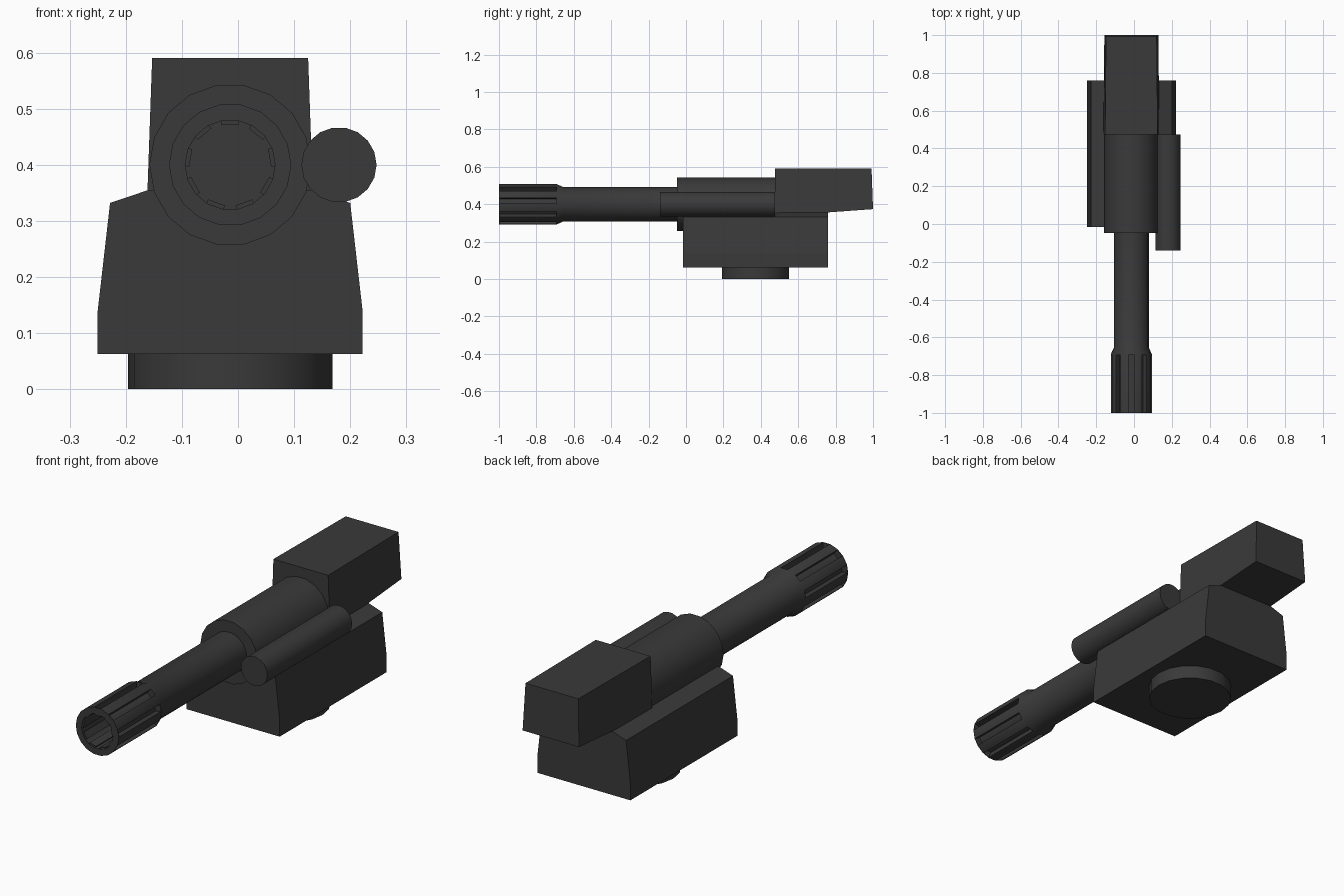
import bpy, bmesh, math
from mathutils import Matrix, Vector

if "Cube" in bpy.data.objects:
    bpy.data.objects.remove(bpy.data.objects["Cube"])

gunmetal = bpy.data.materials.new("dark gunmetal")
gunmetal.use_nodes = True
COLOUR = (0.042, 0.042, 0.042, 1)
gunmetal.diffuse_color = COLOUR
gunmetal.node_tree.nodes["Principled BSDF"].inputs["Base Color"].default_value = COLOUR

SIDES = 18
AXIS_X, AXIS_Z = -0.014, 0.4


def finish(name, bm, smooth=False):
    """Turn a bmesh into a named, coloured object."""
    mesh = bpy.data.meshes.new(name)
    bm.to_mesh(mesh)
    bm.free()
    mesh.materials.append(gunmetal)
    obj = bpy.data.objects.new(name, mesh)
    bpy.context.collection.objects.link(obj)
    if smooth:
        bpy.ops.object.select_all(action='DESELECT')
        obj.select_set(True)
        bpy.context.view_layer.objects.active = obj
        bpy.ops.object.shade_smooth_by_angle(angle=math.radians(30))
    return obj


def lathe(profile, matrix):
    """Closed solid of revolution about local z from (height, radius) pairs."""
    bm = bmesh.new()
    rings = []
    for h, r in profile:
        angles = [math.tau * i / SIDES for i in range(SIDES)]
        rings.append([bm.verts.new((r * math.cos(a), r * math.sin(a), h)) for a in angles])
    for a, b in zip(rings, rings[1:]):
        for i in range(SIDES):
            j = (i + 1) % SIDES
            bm.faces.new((a[i], a[j], b[j], b[i]))
    bm.faces.new(rings[0])
    bm.faces.new(rings[-1])
    bm.transform(matrix)
    bmesh.ops.recalc_face_normals(bm, faces=bm.faces)
    return bm


def along_y(x, z):
    """Lay the lathe axis along +y, with a flat facet on top."""
    return Matrix.Translation((x, 0, z)) @ Matrix.Rotation(-math.pi / 2, 4, 'X')


def loft(name, front, back):
    """Flat-faced solid between two matching outlines."""
    bm = bmesh.new()
    a = [bm.verts.new(p) for p in front]
    b = [bm.verts.new(p) for p in back]
    bm.faces.new(a)
    bm.faces.new(b)
    for i in range(len(a)):
        j = (i + 1) % len(a)
        bm.faces.new((a[i], a[j], b[j], b[i]))
    bmesh.ops.recalc_face_normals(bm, faces=bm.faces)
    return finish(name, bm)


# Round mounting base
finish("mount_base", lathe([(0, 0.182), (0.07, 0.182)],
                           Matrix.Translation((AXIS_X, 0.372, 0))), True)

# Lower body with tapered sides and sloped shoulders
half = [(0.236, 0.063), (0.236, 0.14), (0.214, 0.332), (0.146, 0.355)]
outline = half + [(-x, z) for x, z in reversed(half)]
loft("lower_body", *[[(AXIS_X + x, y, z) for x, z in outline] for y in (-0.015, 0.76)])


# Rear housing, slightly tapered upward and backward
def housing_end(low, high, y_low, y_high, z_low):
    z_high = 0.59
    return [(AXIS_X - low, y_low, z_low), (AXIS_X + low, y_low, z_low),
            (AXIS_X + high, y_high, z_high), (AXIS_X - high, y_high, z_high)]


loft("rear_housing", housing_end(0.148, 0.139, 0.475, 0.475, 0.336),
     housing_end(0.143, 0.134, 1.0, 0.992, 0.374))

# Barrel sleeve and side tube
finish("barrel_sleeve", lathe([(-0.047, 0.144), (0.5, 0.144)], along_y(AXIS_X, AXIS_Z)), True)
finish("side_tube", lathe([(-0.14, 0.067), (0.475, 0.067)], along_y(0.18, AXIS_Z)), True)

# Barrel with flared, hollow muzzle
barrel = lathe([(0, 0.0925), (-0.655, 0.0925), (-0.69, 0.109), (-1, 0.109),
                (-1, 0.08), (-0.69, 0.08)], along_y(AXIS_X, AXIS_Z))

# Slots sunk into every second muzzle facet, starting at the top
slots = []
for face in barrel.faces:
    c = face.calc_center_median()
    offset = Vector((c.x - AXIS_X, c.z - AXIS_Z))
    if c.y < -0.8 and offset.length > 0.1 and abs(face.normal.y) < 0.1:
        turn = math.atan2(offset.x, offset.y) / (math.tau / SIDES)
        if round(turn) % 2 == 0:
            slots.append(face)
bmesh.ops.inset_individual(barrel, faces=slots, thickness=0.004)
bmesh.ops.inset_individual(barrel, faces=slots, thickness=0, depth=-0.036)
finish("barrel", barrel, True)
